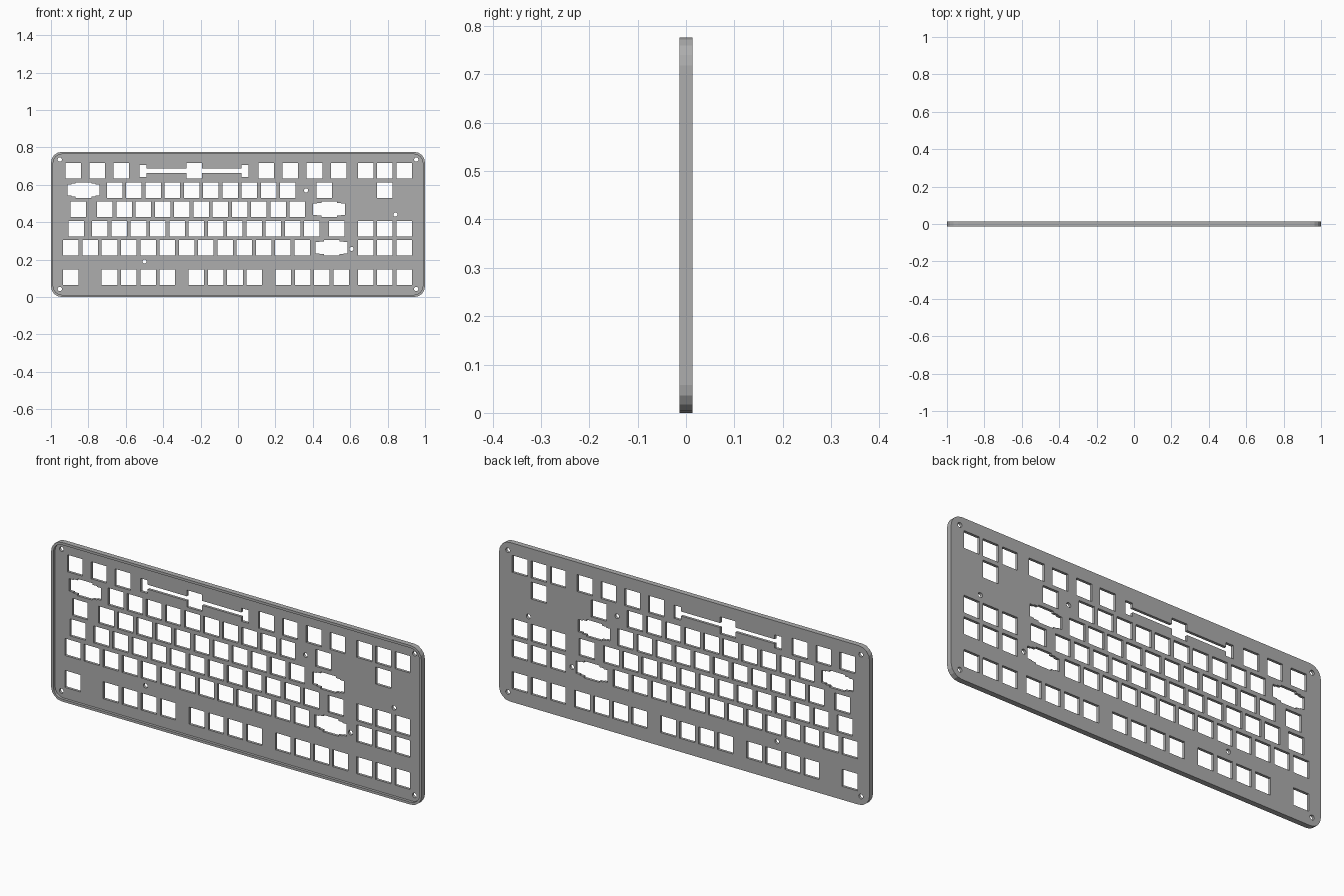
import bpy, math

if "Cube" in bpy.data.objects:
    bpy.data.objects.remove(bpy.data.objects["Cube"])

W, H = 1.0, 0.776          # half width, full height
BACK, STEP, FRONT = 0.013, 0.000, -0.013
U, K = 0.103, 0.0415       # key pitch, half size of a key opening

metal = bpy.data.materials.new("plate grey")
metal.diffuse_color = (0.42, 0.42, 0.42, 1)
metal.use_nodes = True
metal.node_tree.nodes["Principled BSDF"].inputs["Base Color"].default_value = metal.diffuse_color


def rounded(inset, r, seg=4):
    """Rounded rectangle outline, inset from the outer edge."""
    pts = []
    for q, (sx, sz) in enumerate([(1, 1), (-1, 1), (-1, -1), (1, -1)]):
        cx = sx * (W - inset - r)
        cz = H / 2 + sz * (H / 2 - inset - r)
        for i in range(seg + 1):
            a = math.pi / 2 * (q + i / seg)
            pts.append((cx + r * math.cos(a), cz + r * math.sin(a)))
    return pts


def circle(x, z, r=0.0115, n=16):
    return [(x + r * math.cos(2 * math.pi * i / n), z + r * math.sin(2 * math.pi * i / n)) for i in range(n)]


def square(x, z):
    return [(x - K, z - K), (x + K, z - K), (x + K, z + K), (x - K, z + K)]


def symmetric(x, z, quarter):
    """Closed outline mirrored from the points of its upper right quarter."""
    half = quarter + [(-a, b) for a, b in reversed(quarter)]
    return [(x + a, z + b) for a, b in half + [(-a, -b) for a, b in half]]


def wide(x, z):
    return symmetric(x, z, [(0.086, 0.030), (0.064, 0.030), (0.064, 0.034), (K, 0.034), (K, K)])


def long_bar(x, z):
    return symmetric(x, z, [(0.291, 0.032), (0.253, 0.032), (0.253, 0.011), (K, 0.011), (K, K)])


def slab(name, loops, y0, y1):
    """Fill nested outlines and extrude between two depths."""
    cu = bpy.data.curves.new(name, 'CURVE')
    cu.dimensions = '2D'
    cu.fill_mode = 'BOTH'
    cu.extrude = abs(y1 - y0) / 2
    for pts in loops:
        sp = cu.splines.new('POLY')
        sp.points.add(len(pts) - 1)
        for p, (x, z) in zip(sp.points, pts):
            p.co = (x, z, 0, 1)
        sp.use_cyclic_u = True
    ob = bpy.data.objects.new(name, cu)
    bpy.context.collection.objects.link(ob)
    ob.location.y = (y0 + y1) / 2
    ob.rotation_euler.x = math.pi / 2
    bpy.ops.object.select_all(action='DESELECT')
    ob.select_set(True)
    bpy.context.view_layer.objects.active = ob
    bpy.ops.object.convert(target='MESH')
    ob = bpy.context.object
    bpy.ops.object.transform_apply(location=True, rotation=True, scale=True)
    ob.data.materials.clear()
    ob.data.materials.append(metal)
    for p in ob.data.polygons:
        p.use_smooth = False
        p.material_index = 0
    return ob


# Key openings: height -> runs of (first x, count, pitch)
nav = (0.682, 3, U)
rows = {
    0.675: [(-0.880, 3, 0.1285), (0.152, 4, 0.1285), nav],
    0.572: [(-0.660, 10, U), (0.461, 1, U), (0.785, 1, U)],
    0.469: [(-0.853, 1, U), (-0.712, 11, U), ],
    0.366: [(-0.866, 1, U), (-0.738, 12, U), (0.527, 1, U), nav],
    0.263: [(-0.893, 13, U), nav],
    0.107: [(-0.893, 1, U), (-0.687, 4, U), (-0.222, 4, U), (0.243, 4, U), nav],
}
holes = [square(x + i * d, z) for z, runs in rows.items() for x, n, d in runs for i in range(n)]

# Stabilised key openings
holes += [wide(-0.826, 0.572), wide(0.487, 0.469), wide(0.500, 0.263), long_bar(-0.235, 0.675)]

# Screw holes: four corners and four inner ones
holes += [circle(sx * 0.953, z) for sx in (-1, 1) for z in (0.043, 0.735)]
holes += [circle(x, z) for x, z in [(0.364, 0.570), (0.842, 0.441), (0.607, 0.257), (-0.500, 0.190)]]

# Back plate with openings, and the raised border on its front
slab("key_plate", [rounded(0, 0.058)] + holes, STEP, BACK)
slab("front_rim", [rounded(0, 0.058), rounded(0.012, 0.046)], FRONT, STEP)
